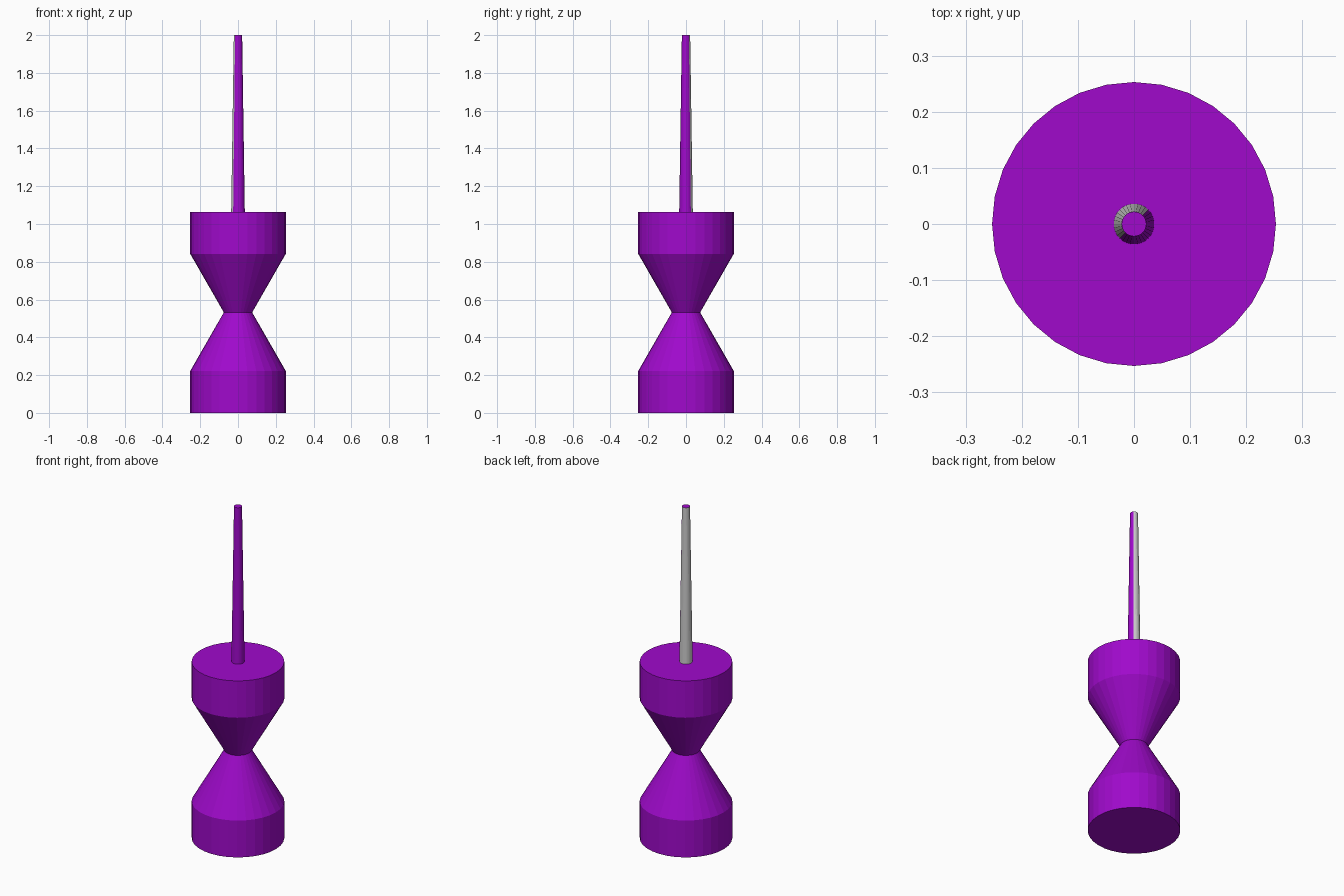
import bpy, bmesh, math

if "Cube" in bpy.data.objects:
    bpy.data.objects.remove(bpy.data.objects["Cube"])

SIDES = 32


def material(name, rgb):
    mat = bpy.data.materials.new(name)
    mat.diffuse_color = (*rgb, 1)
    mat.use_nodes = True
    mat.node_tree.nodes["Principled BSDF"].inputs["Base Color"].default_value = mat.diffuse_color
    return mat


def lathe(name, profile, mats):
    """Closed flat-faced solid turned around z from (radius, z) points."""
    bm = bmesh.new()
    rings = []
    for r, z in profile:
        rings.append([bm.verts.new((r * math.sin(math.tau * i / SIDES),
                                    -r * math.cos(math.tau * i / SIDES), z))
                      for i in range(SIDES)])
    for low, high in zip(rings, rings[1:]):
        for i in range(SIDES):
            j = (i + 1) % SIDES
            bm.faces.new((low[i], low[j], high[j], high[i]))
    bm.faces.new(rings[0][::-1])
    bm.faces.new(rings[-1])
    bm.normal_update()
    mesh = bpy.data.meshes.new(name)
    bm.to_mesh(mesh)
    bm.free()
    for m in mats:
        mesh.materials.append(m)
    obj = bpy.data.objects.new(name, mesh)
    bpy.context.collection.objects.link(obj)
    return obj


purple = material("purple", (0.35, 0.003, 0.6))
grey = material("grey", (0.6, 0.6, 0.6))

# Hourglass body: two drums joined by cones at a narrow waist
R = 0.253
lathe("hourglass_body", [(R, 0), (R, 0.222), (0.075, 0.532), (R, 0.842), (R, 1.064)], [purple])

# Tapered spike, with its back-left half in grey
spike = lathe("spike", [(0.036, 1.064), (0.022, 2.0)], [purple, grey])
for face in spike.data.polygons:
    n = face.normal
    if abs(n.z) < 0.5 and n.y - n.x > 0:
        face.material_index = 1
